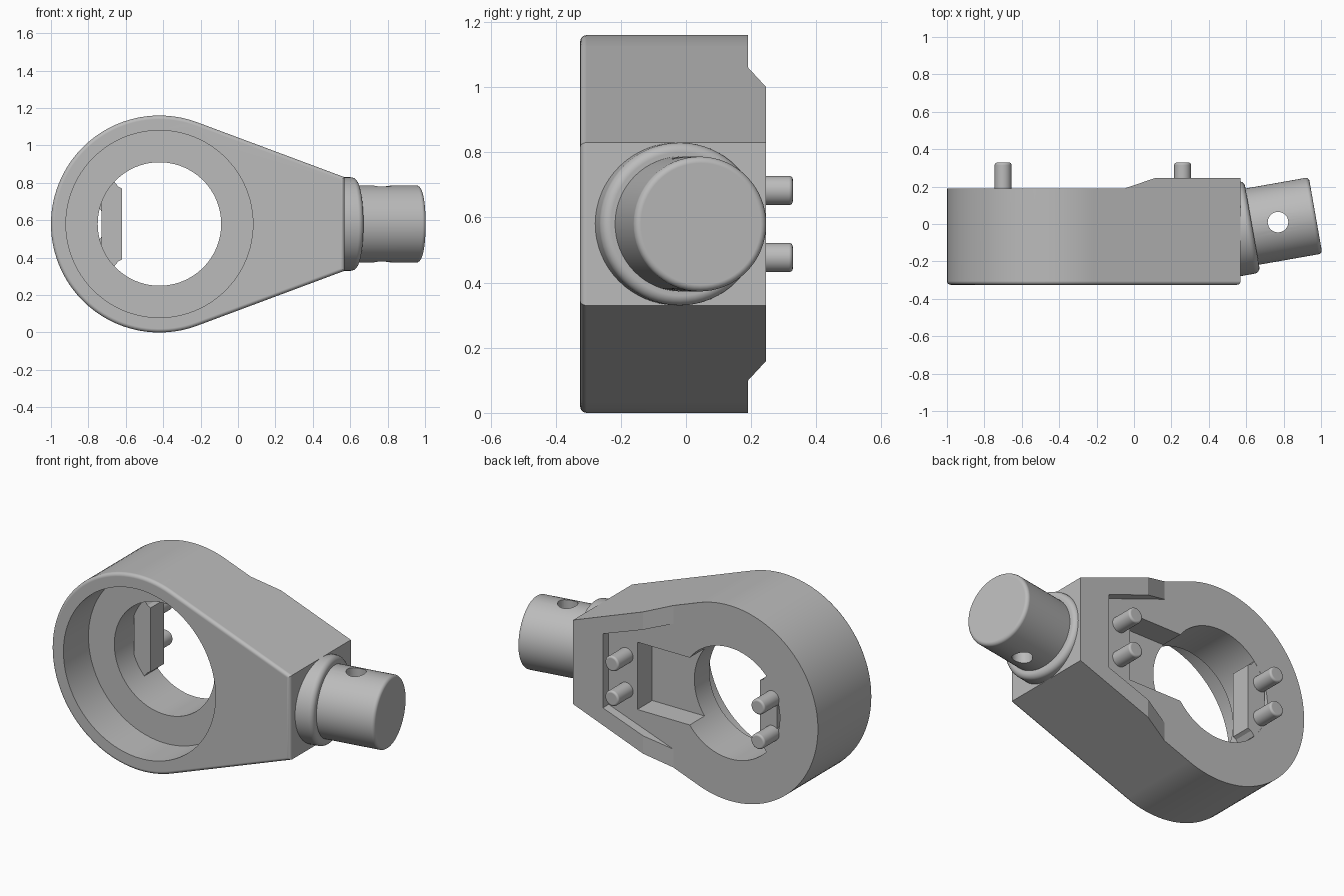
import bpy, bmesh, math
from mathutils import Vector

cube = bpy.data.objects.get("Cube")
if cube:
    bpy.data.objects.remove(cube, do_unlink=True)

grey = bpy.data.materials.new("plain grey")
grey.use_nodes = True
grey.diffuse_color = (0.5, 0.5, 0.5, 1)
grey.node_tree.nodes["Principled BSDF"].inputs["Base Color"].default_value = (0.5, 0.5, 0.5, 1)

CX, CZ = -0.42, 0.58          # ring centre
RING_R, END_X, END_H = 0.58, 0.57, 0.25
FRONT, BACK, PAD = -0.325, 0.19, 0.245
FILLET, STEPS = 0.02, 6


def loft(name, layers):
    """Closed solid through matching point loops."""
    bm = bmesh.new()
    loops = [[bm.verts.new(p) for p in layer] for layer in layers]
    bm.faces.new(loops[0])
    bm.faces.new(loops[-1][::-1])
    count = len(loops[0])
    for low, high in zip(loops, loops[1:]):
        for i in range(count):
            j = (i + 1) % count
            bm.faces.new((low[i], high[i], high[j], low[j]))
    bmesh.ops.recalc_face_normals(bm, faces=bm.faces[:])
    mesh = bpy.data.meshes.new(name)
    bm.to_mesh(mesh)
    bm.free()
    mesh.materials.append(grey)
    obj = bpy.data.objects.new(name, mesh)
    bpy.context.collection.objects.link(obj)
    return obj


def prism(name, outline, start, end):
    """Extrude an x-z outline along y."""
    return loft(name, [[(x, y, z) for x, z in outline] for y in (start, end)])


def rounding(radius):
    """Inset and distance-from-end pairs of a quarter-round edge."""
    turns = [math.pi / 2 * i / STEPS for i in range(STEPS + 1)]
    return [(radius * (1 - math.cos(a)), radius * (1 - math.sin(a))) for a in turns]


def cylinder(name, start, end, radius, fillet=0, sides=64):
    """Cylinder between two points, with a rounded far end if wanted."""
    start, end = Vector(start), Vector(end)
    axis = (end - start).normalized()
    u = axis.orthogonal().normalized()
    v = axis.cross(u)
    rings = [(start, radius)]
    if fillet:
        rings += [(end - axis * back, radius - inset) for inset, back in rounding(fillet)]
    else:
        rings.append((end, radius))
    angles = [2 * math.pi * i / sides for i in range(sides)]
    return loft(name, [[c + (u * math.cos(a) + v * math.sin(a)) * r for a in angles]
                       for c, r in rings])


def cut(obj, cutter):
    cutter.hide_render = True
    mod = obj.modifiers.new("cut", "BOOLEAN")
    mod.operation, mod.solver, mod.object = "DIFFERENCE", "EXACT", cutter
    bpy.context.view_layer.objects.active = obj
    bpy.ops.object.modifier_apply(modifier=mod.name)
    bpy.data.objects.remove(cutter, do_unlink=True)


# Teardrop body: ring arc joined by tangents to the narrow end
dx = END_X - CX
tangent = math.atan2(END_H, dx) + math.acos(RING_R / math.hypot(dx, END_H))


def teardrop(inset, y):
    r, reach, n = RING_R - inset, dx - inset, 72
    half = (r - reach * math.cos(tangent)) / math.sin(tangent)
    angles = [tangent + 2 * (math.pi - tangent) * i / n for i in range(n + 1)]
    loop = [(CX + r * math.cos(a), y, CZ + r * math.sin(a)) for a in angles]
    return loop + [(CX + reach, y, CZ - half), (CX + reach, y, CZ + half)]


layers = [teardrop(inset, FRONT + back) for inset, back in reversed(rounding(FILLET))]
body = loft("ring_body", layers + [teardrop(0, PAD)])

# Front counterbore and through bore
cut(body, cylinder("counterbore_cutter", (CX, -0.6, CZ), (CX, -0.09, CZ), 0.5, sides=96))
cut(body, cylinder("bore_cutter", (CX, -0.6, CZ), (CX, 0.6, CZ), 0.33, sides=96))
# Lowered ring back with a ramp up to the raised pad
ramp = [(-1.2, BACK), (-0.05, BACK), (0.27, 0.3), (-1.2, 0.3)]
cut(body, loft("ramp_cutter", [[(x, y, z) for x, y in ramp] for z in (-0.2, 1.4)]))
# Shallow tapered recess inside the pad
cut(body, prism("recess_cutter", [(0.375, CZ - 0.22), (0.375, CZ + 0.22),
                                  (-0.065, CZ + 0.378), (-0.065, CZ - 0.378)], BACK, 0.4))
# Deep pocket leading into the bore
cut(body, prism("pocket_cutter", [(0.187, CZ - 0.2), (0.187, CZ + 0.2),
                                  (CX, CZ + 0.2), (CX, CZ - 0.2)], 0.05, 0.4))

# Flat tab on the far side of the bore
tab = prism("bore_tab", [(-0.73, CZ - 0.225), (-0.66, CZ - 0.225), (-0.64, CZ - 0.2),
                         (-0.62, CZ - 0.19), (-0.62, CZ + 0.19), (-0.64, CZ + 0.2),
                         (-0.66, CZ + 0.225), (-0.73, CZ + 0.225)], 0.065, BACK - 0.001)

# Locating pins in two pairs
parts = [body, tab]
for place, x in (("ring", -0.7), ("pad", 0.26)):
    for level, side in (("lower", -1), ("upper", 1)):
        z = CZ + 0.103 * side
        parts.append(cylinder(f"{level}_{place}_pin", (x, 0.12, z), (x, 0.328, z),
                              0.045, fillet=0.012, sides=32))

# Tilted collar and spigot with a cross hole
tilt = math.radians(10)
axis = Vector((math.cos(tilt), math.sin(tilt), 0))
collar_end = Vector((0.632, -0.014, CZ))
parts.append(cylinder("collar", collar_end - axis * 0.11, collar_end, 0.25, fillet=0.03))
spigot = cylinder("spigot", collar_end - axis * 0.05, collar_end + axis * 0.344, 0.207, fillet=0.02)
cut(spigot, cylinder("cross_hole_cutter", (0.77, 0.01, 0), (0.77, 0.01, 1.2), 0.055, sides=32))
parts.append(spigot)

# Smooth curved surfaces, keep edges sharp and flats flat
bpy.ops.object.select_all(action="DESELECT")
for part in parts:
    part.select_set(True)
bpy.context.view_layer.objects.active = body
bpy.ops.object.shade_smooth_by_angle(angle=math.radians(18))
for part in parts:
    flats = part.modifiers.new("flat faces", "WEIGHTED_NORMAL")
    flats.keep_sharp = True
